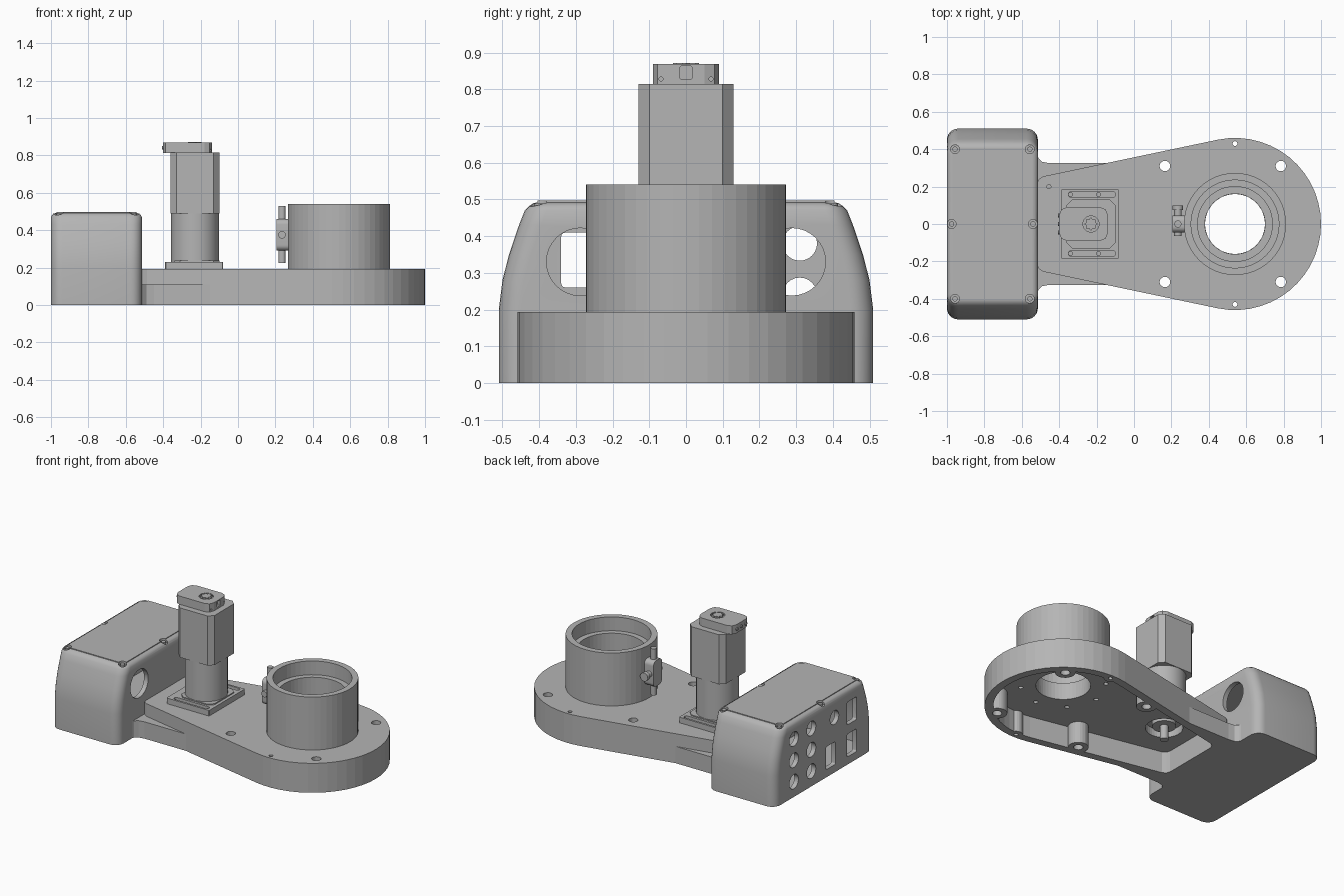
import bpy, bmesh
from math import sin, cos, pi, atan

if "Cube" in bpy.data.objects:
    bpy.data.objects.remove(bpy.data.objects["Cube"], do_unlink=True)

grey = bpy.data.materials.new("machined_grey")
grey.use_nodes = True
tone = (0.46, 0.46, 0.46, 1)
grey.diffuse_color = tone
grey.node_tree.nodes["Principled BSDF"].inputs["Base Color"].default_value = tone


def circle(r, a=0, b=0, n=40):
    return [(a + r * cos(2 * pi * i / n), b + r * sin(2 * pi * i / n)) for i in range(n)]


def round_rect(ha, hb, r, a=0, b=0, n=6):
    pts = []
    for k, (sa, sb) in enumerate([(1, 1), (-1, 1), (-1, -1), (1, -1)]):
        for i in range(n + 1):
            t = (k + i / n) * pi / 2
            pts.append((a + sa * (ha - r) + r * cos(t), b + sb * (hb - r) + r * sin(t)))
    return pts


def loft(name, rings, axis="z"):
    """Skin a stack of (height, outline) rings; axis is the stacking direction."""
    bm = bmesh.new()
    turn = {"z": lambda a, b, c: (a, b, c), "x": lambda a, b, c: (c, a, b),
            "y": lambda a, b, c: (b, c, a)}[axis]
    rows = [[bm.verts.new(turn(a, b, h)) for a, b in pts] for h, pts in rings]
    n = len(rows[0])
    for low, high in zip(rows, rows[1:]):
        for i in range(n):
            j = (i + 1) % n
            bm.faces.new((low[i], low[j], high[j], high[i]))
    bm.faces.new(rows[0][::-1])
    bm.faces.new(rows[-1])
    bmesh.ops.recalc_face_normals(bm, faces=bm.faces)
    mesh = bpy.data.meshes.new(name)
    bm.to_mesh(mesh)
    bm.free()
    mesh.materials.append(grey)
    obj = bpy.data.objects.new(name, mesh)
    bpy.context.collection.objects.link(obj)
    return obj


def prism(name, pts, low, high, axis="z"):
    return loft(name, [(low, pts), (high, pts)], axis)


def activate(obj):
    bpy.ops.object.select_all(action="DESELECT")
    obj.select_set(True)
    bpy.context.view_layer.objects.active = obj


def combine(obj, tools, operation="DIFFERENCE"):
    activate(obj)
    for tool in tools:
        mod = obj.modifiers.new("combine", "BOOLEAN")
        mod.operation, mod.solver, mod.object = operation, "EXACT", tool
        bpy.ops.object.modifier_apply(modifier=mod.name)
        bpy.data.objects.remove(tool, do_unlink=True)


def drill(pts, low, high, axis="z"):
    return prism("cutter", pts, low, high, axis)


def smooth(obj):
    activate(obj)
    bpy.ops.object.shade_smooth_by_angle(angle=0.5)
    return obj


# Tapered base with a round end
RX, MX = 0.54, -0.23      # centres of the tube and of the motor


def taper_outline(inset, left, corner):
    slope = atan(0.21)
    r, end = 0.46 - inset, pi / 2 + slope
    arc = [(RX + r * cos(-end + 2 * end * i / 28), r * sin(-end + 2 * end * i / 28))
           for i in range(29)]
    y = arc[-1][1] - 0.21 * (arc[-1][0] - left)
    tip = [(left + corner, y + 0.21 * corner), (left + corner * 0.3, y - corner * 0.25),
           (left, y - corner)]
    return arc + tip + [(a, -b) for a, b in reversed(tip)]


base = prism("base_housing", taper_outline(0, -0.517, 0.03), 0, 0.193)
side = [(-0.52, 0.375), (-0.51, 0.35), (-0.49, 0.332), (-0.45, 0.325), (-0.15, 0.325), (-0.08, 0.3)]
flange = prism("flange", [(a, -b) for a, b in side] + side[::-1], 0, 0.11)
combine(base, [flange], "UNION")

# Hollow underside, leaving round bosses around the bolts
bolts = [(x, s * 0.31) for x in (0.165, 0.785) for s in (-1, 1)]
pins = [(RX, s * 0.43) for s in (-1, 1)]
cavity = prism("cavity", taper_outline(0.05, -0.43, 0.03), -0.02, 0.14)
combine(cavity, [drill(circle(0.06, x, y, 24), -0.1, 0.2) for x, y in bolts]
        + [drill(circle(0.04, x, y, 24), -0.1, 0.2) for x, y in pins])
combine(base, [cavity])
combine(base, [drill(circle(0.028, x, y, 20), -0.1, 0.3) for x, y in bolts]
        + [drill(circle(0.013, x, y, 12), -0.1, 0.3) for x, y in pins]
        + [drill(circle(0.011, -0.455, 0.2, 12), 0.15, 0.3)]
        + [drill(circle(0.16, RX, 0, 48), -0.1, 0.3), drill(circle(0.11, MX, 0), -0.1, 0.3)]
        + [drill(circle(0.014, x, y, 12), 0.1, 0.17) for x, y in circle(0.25, RX, 0, 8)])

# Stepped tube
tube = prism("output_tube", circle(0.273, RX, 0, 48), 0.185, 0.54)
combine(tube, [drill(circle(0.235, RX, 0, 48), 0.45, 0.6),
               drill(circle(0.2, RX, 0, 48), 0.25, 0.5),
               drill(circle(0.161, RX, 0, 48), 0.1, 0.3)])

# Clamp on the side of the tube
smooth(prism("clamp_body", round_rect(0.045, 0.085, 0.03, 0.0, 0.375), 0.205, 0.28, "x"))
smooth(prism("clamp_pin", round_rect(0.018, 0.018, 0.015, 0.235, 0), 0.225, 0.53))
smooth(prism("clamp_screw", circle(0.02, 0.375, 0.235, 16), -0.065, 0.075, "y"))
smooth(prism("clamp_screw_head", circle(0.028, 0.375, 0.235, 16), 0.075, 0.1, "y"))

# Motor mounting plate with two slots
plate = prism("mount_plate", round_rect(0.155, 0.185, 0.004, -0.235, 0, 1), 0.19, 0.23)
combine(plate, [drill(round_rect(0.125, 0.014, 0.01, -0.225, s * 0.158, 3), 0.212, 0.3) for s in (-1, 1)])
combine(plate, [drill(circle(0.011, x, s * 0.158, 12), 0.1, 0.3) for x in (-0.34, -0.19) for s in (-1, 1)])
prism("mount_pad", round_rect(0.12, 0.13, 0.03, -0.22, 0, 1), 0.228, 0.237)

# Gearbox, motor and output shaft
smooth(prism("gearbox", circle(0.128, MX, 0), 0.23, 0.492))
prism("motor_body", round_rect(0.13, 0.13, 0.03, MX, 0, 1), 0.49, 0.815)
smooth(prism("gearbox_nose", circle(0.07, MX, 0), 0.15, 0.2))
smooth(prism("output_shaft", circle(0.025, MX, 0, 20), 0.06, 0.16))

# Encoder cap with its connector and knob
cap = prism("encoder_cap", round_rect(0.13, 0.09, 0.04, -0.27, 0, 2), 0.813, 0.869)
combine(cap, [drill(circle(0.043, MX, 0, 24), 0.86, 0.9),
              drill(round_rect(0.016, 0.018, 0.003, 0, 0.845, 1), -0.16, -0.12, "x")]
        + [drill(circle(0.006, s * 0.068, 0.828, 8), -0.2, -0.12, "x") for s in (-1, 1)])
star = [(MX + r * cos(i * pi / 8), r * sin(i * pi / 8)) for i, r in enumerate([0.036, 0.026] * 8)]
prism("encoder_knob", star, 0.85, 0.872)
for y in (-0.045, 0.0, 0.045):
    prism("connector_pin", circle(0.01, y, 0.84, 10), -0.407, -0.38, "x")

# Hollow control box with sides that lean in
CX = -0.757
SIDES = [(0, 0.51), (0.2, 0.51), (0.28, 0.5), (0.35, 0.482), (0.43, 0.455), (0.47, 0.439)]


def box_rings(inset, floor, top):
    rings = [(max(z, floor), round_rect(0.243 - inset, hy - inset, 0.06 - inset, CX, 0))
             for z, hy in SIDES]
    for dz, d in ((0.0, 0.007), (0.007, 0.017), (0.01, 0.028)):
        rings.append((top - 0.01 + dz, round_rect(0.243 - inset - d, 0.434 - inset - d, 0.05 - inset, CX, 0)))
    return rings


box = loft("control_box", box_rings(0, 0, 0.492))
combine(box, [loft("box_inside", [(0.03, round_rect(0.213, 0.48, 0.03, CX, 0)),
                                  (0.2, round_rect(0.213, 0.48, 0.03, CX, 0)),
                                  (0.35, round_rect(0.213, 0.452, 0.03, CX, 0)),
                                  (0.455, round_rect(0.213, 0.412, 0.03, CX, 0))])])
# Cable openings on the inner and the outer wall
ports = [circle(0.047, y, z, 24) for y in (0.31, 0.13) for z in (0.1, 0.24, 0.38)]
ports.append(circle(0.045, -0.11, 0.36, 24))
ports += [round_rect(0.05, 0.075, 0.012, y, z, 3) for y, z in ((-0.07, 0.125), (-0.29, 0.125), (-0.29, 0.335))]
combine(box, [drill(circle(0.092, s * 0.288, 0.33, 32), -0.58, -0.45, "x") for s in (-1, 1)]
        + [drill(p, -1.1, -0.93, "x") for p in ports])

# Lid with six countersunk screws
screws = [(x, y) for x in (-0.957, -0.557) for y in (-0.4, 0.4)] + [(-0.975, 0), (-0.54, 0)]
lid = prism("box_lid", round_rect(0.213, 0.405, 0.03, CX, 0), 0.488, 0.497)
for part in (lid, box):
    combine(part, [drill(circle(0.024, x, y, 20), 0.474, 0.52) for x, y in screws])
    smooth(part)
for x, y in screws:
    smooth(prism("lid_screw", circle(0.014, x, y, 16), 0.47, 0.489))
